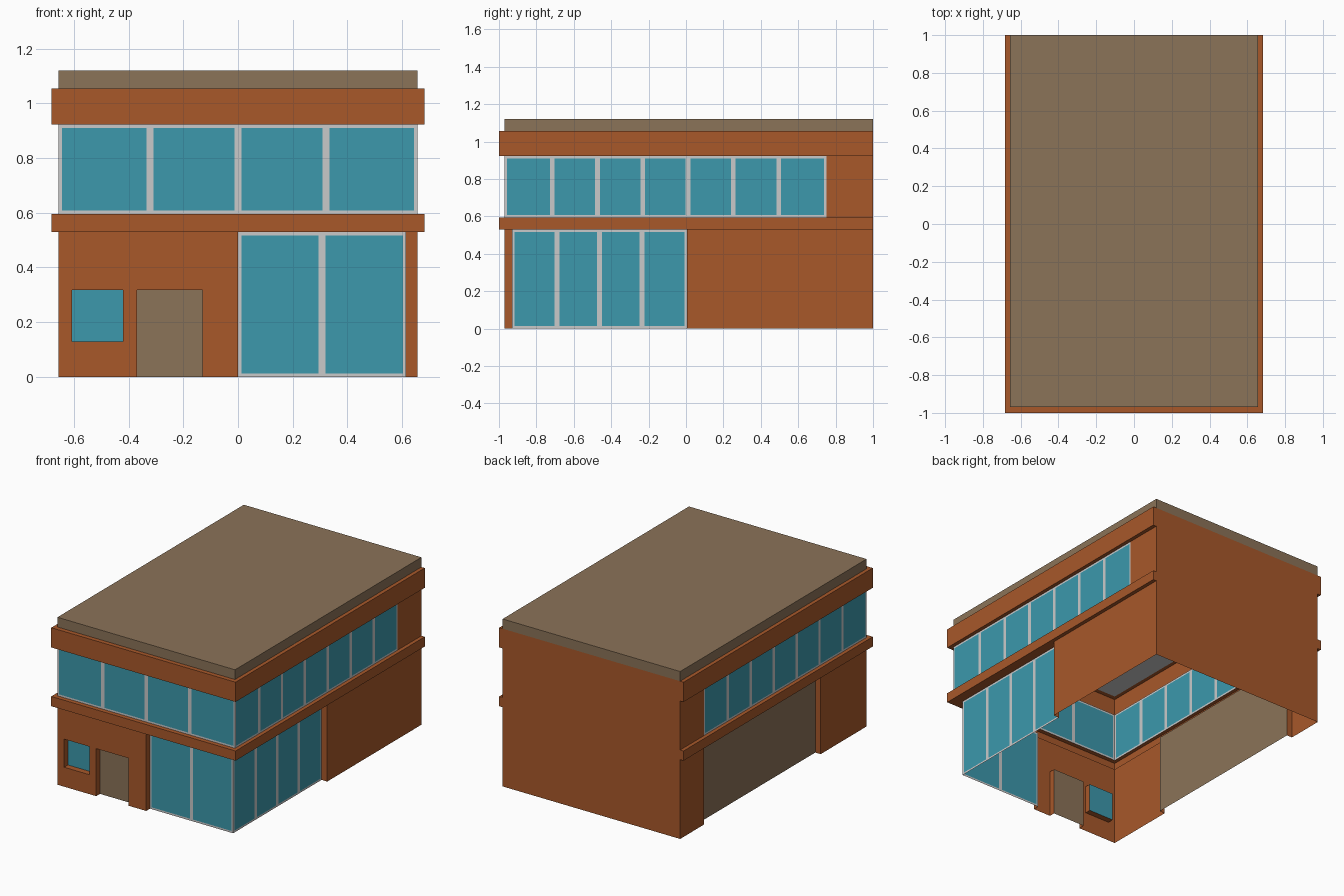
import bpy
from mathutils import Vector

if "Cube" in bpy.data.objects:
    bpy.data.objects.remove(bpy.data.objects["Cube"])


def material(name, rgb):
    lin = [((c / 255 + 0.055) / 1.055) ** 2.4 for c in rgb] + [1]
    m = bpy.data.materials.new(name)
    m.use_nodes = True
    m.diffuse_color = lin
    m.node_tree.nodes["Principled BSDF"].inputs["Base Color"].default_value = lin
    return m


MATS = [material("brick_brown", (168, 88, 42)), material("tan", (139, 115, 88)),
        material("glass_blue", (60, 152, 172)), material("frame_grey", (202, 202, 202))]
BRICK, TAN, GLASS, FRAME = range(4)

# Main dimensions
W, FRONT, BACK = 0.657, -0.97, 1.0       # wall planes
OUT = 0.025                              # overhang of the bands
BAND_LOW, BAND_HIGH = (0.53, 0.595), (0.923, 1.055)
TOP = 1.12
GLASS_X, GLASS_Y, GLASS_END = 0.615, -0.93, 0.005   # set-back corner glazing
PANEL_END = 0.75
DEPTH = 0.04

# Running directions of the four sides; direction x up points outwards
EAST, NORTH, WEST, SOUTH = (Vector(d) for d in ((1, 0, 0), (0, 1, 0), (-1, 0, 0), (0, -1, 0)))
UP = Vector((0, 0, 1))


def add_mesh(name, verts, faces, mats):
    me = bpy.data.meshes.new(name)
    me.from_pydata([tuple(v) for v in verts], [], faces)
    for m in MATS:
        me.materials.append(m)
    for poly, m in zip(me.polygons, mats):
        poly.material_index = m
    ob = bpy.data.objects.new(name, me)
    bpy.context.scene.collection.objects.link(ob)
    return ob


def sheet(name, origin, u, us, vs, rule, v=UP):
    """Grid of faces spanned by u and v; rule(i, j) gives the colour or None."""
    o, n = Vector(origin), len(us)
    verts = [o + u * a + v * b for b in vs for a in us]
    faces, mats = [], []
    for j in range(len(vs) - 1):
        for i in range(n - 1):
            m = rule(i, j)
            if m is not None:
                k = j * n + i
                faces.append((k, k + 1, k + n + 1, k + n))
                mats.append(m)
    return add_mesh(name, verts, faces, mats)


def wall(name, origin, u, us, vs, holes=()):
    sheet(name, origin, u, us, vs, lambda i, j: None if (i, j) in holes else BRICK)


def glazing(name, origin, u, width, z0, z1, panes, bar=0.025):
    """Row of equal panes in a thin frame, all in one plane."""
    step = (width - bar) / panes
    us = [0]
    for i in range(panes):
        us += [i * step + bar / 2 + (bar / 2 if i else 0), (i + 1) * step + (0 if i < panes - 1 else bar / 2)]
    us.append(width)
    vs = (z0, z0 + bar / 2, z1 - bar / 2, z1)
    sheet(name, origin, u, us, vs, lambda i, j: GLASS if i % 2 and j == 1 else FRAME)


def recess(name, origin, u, a, b, z0, z1, fill):
    """Reveals around an opening with a panel set back inside it."""
    o, inward = Vector(origin), UP.cross(u) * DEPTH
    rim = [o + u * p + UP * z for p, z in ((a, z0), (b, z0), (b, z1), (a, z1))]
    verts = rim + [p + inward for p in rim]
    faces, mats = [(4, 5, 6, 7)], [fill]
    for i in range(4):
        if i == 0 and z0 == 0:
            continue
        k = (i + 1) % 4
        faces.append((i, k, k + 4, i + 4))
        mats.append(BRICK)
    add_mesh(name, verts, faces, mats)


def band(name, z0, z1):
    """Hollow projecting band around the front and both sides."""
    def ring(d, z):
        return [(-W - d, BACK, z), (-W - d, FRONT - d * 1.2, z),
                (W + d, FRONT - d * 1.2, z), (W + d, BACK, z)]
    verts = ring(0, z0) + ring(OUT, z0) + ring(OUT, z1) + ring(0, z1)
    faces = [(r + i, r + i + 1, r + i + 5, r + i + 4) for r in (0, 4, 8) for i in range(3)]
    faces += [(0, 4, 8, 12), (3, 15, 11, 7)]
    add_mesh(name, verts, faces, [BRICK] * len(faces))


# Front wall with window and door openings
low, high = BAND_LOW
wall("front_wall", (0, FRONT, 0), EAST, (-W, -0.607, -0.42, -0.37, -0.13, 0),
     (0, 0.13, 0.318, low), {(1, 1), (3, 0), (3, 1)})
recess("small_window", (0, FRONT, 0), EAST, -0.607, -0.42, 0.13, 0.318, GLASS)
recess("front_door", (0, FRONT, 0), EAST, -0.37, -0.13, 0, 0.318, TAN)

# Left-hand wall with a long set-back panel (u runs towards the front)
wall("panel_side_wall", (-W, 0, 0), SOUTH, (-BACK, -PANEL_END, 0.485, -FRONT), (0, low), {(1, 0)})
recess("long_panel", (-W, 0, 0), SOUTH, -PANEL_END, 0.485, 0, low, TAN)

# Opposite wall, back wall and the jambs beside the corner glazing
wall("glazed_side_wall", (W, 0, 0), NORTH, (GLASS_END, BACK), (0, low))
wall("back_wall", (0, BACK, 0), WEST, (-W, W), (0, BAND_HIGH[1]))
wall("front_jamb", (0, 0, 0), NORTH, (FRONT, GLASS_Y), (0, low))
wall("side_jamb", (0, GLASS_END, 0), EAST, (GLASS_X, W), (0, low))

# Corner glazing of the ground floor and the soffit above it
glazing("ground_front_glazing", (0, GLASS_Y, 0), EAST, GLASS_X, 0, low, 2)
glazing("ground_side_glazing", (GLASS_X, GLASS_Y, 0), NORTH, GLASS_END - GLASS_Y, 0, low, 4)
sheet("corner_soffit", (0, 0, low), EAST, (0, GLASS_X, W), (FRONT, GLASS_Y, GLASS_END),
      lambda i, j: None if (i, j) == (0, 1) else BRICK, NORTH)

# Upper floor ribbon windows and the solid pieces behind them
glazing("upper_front_glazing", (-W, FRONT, 0), EAST, 2 * W, high, BAND_HIGH[0], 4)
length = PANEL_END - FRONT
glazing("upper_right_glazing", (W, FRONT, 0), NORTH, length, high, BAND_HIGH[0], 7)
glazing("upper_left_glazing", (-W, PANEL_END, 0), SOUTH, length, high, BAND_HIGH[0], 7)
wall("upper_right_wall", (W, 0, 0), NORTH, (PANEL_END, BACK), (high, BAND_HIGH[0]))
wall("upper_left_wall", (-W, 0, 0), SOUTH, (-BACK, -PANEL_END), (high, BAND_HIGH[0]))

# Projecting bands
band("middle_band", *BAND_LOW)
band("roof_band", *BAND_HIGH)

# Roof slab with a pale ceiling underneath
corners = [(-W, FRONT), (W, FRONT), (W, BACK), (-W, BACK)]
add_mesh("roof", [(x, y, z) for z in (BAND_HIGH[1], TOP) for x, y in corners],
         [(3, 2, 1, 0), (4, 5, 6, 7)] + [(i, (i + 1) % 4, (i + 1) % 4 + 4, i + 4) for i in range(4)],
         [FRAME] + [TAN] * 5)
